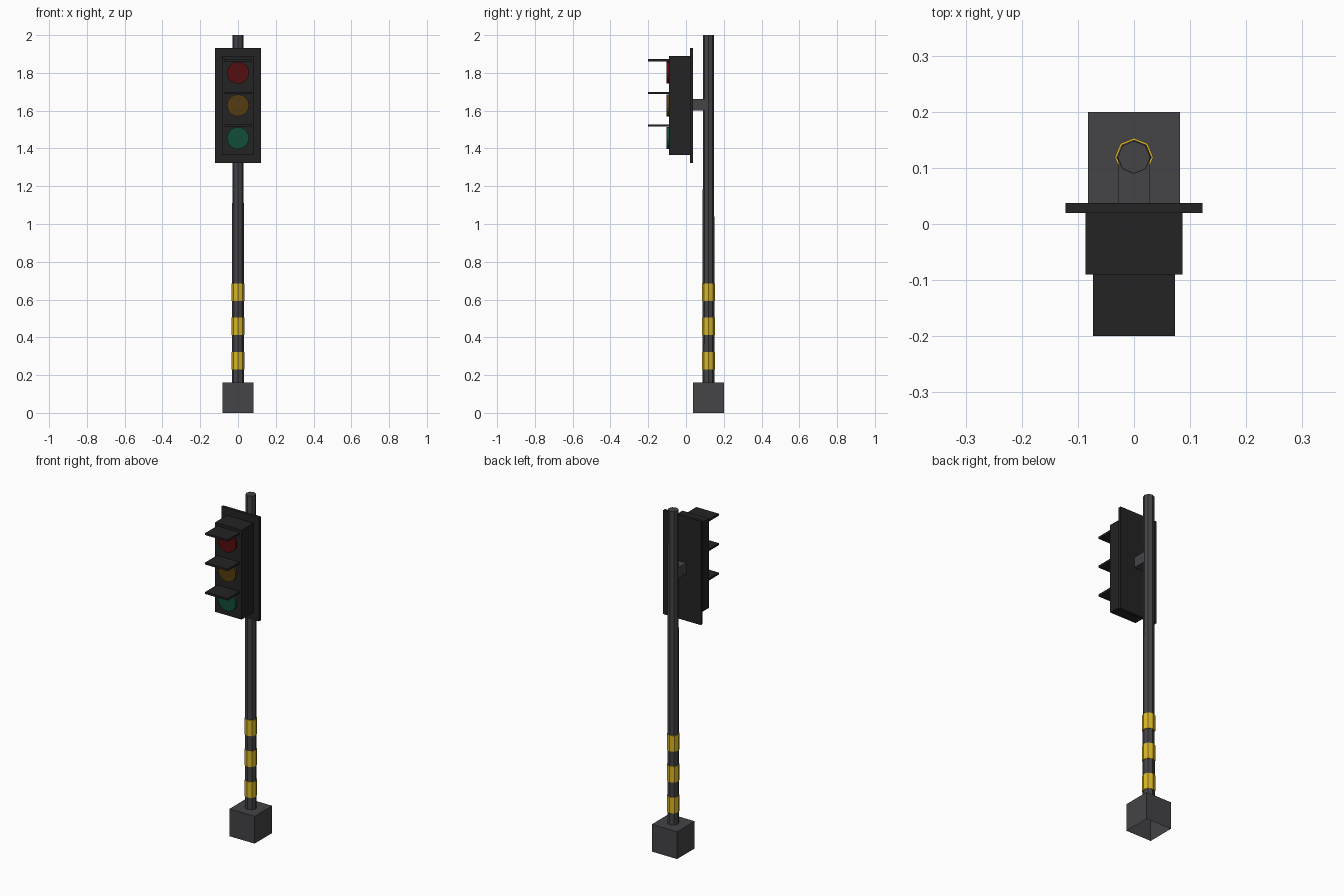
import bpy
import bmesh
from math import radians
from mathutils import Matrix

cube = bpy.data.objects.get("Cube")
if cube:
    bpy.data.objects.remove(cube, do_unlink=True)


def material(name, rgb):
    mat = bpy.data.materials.new(name)
    mat.use_nodes = True
    color = (*rgb, 1.0)
    mat.diffuse_color = color
    bsdf = next(n for n in mat.node_tree.nodes if n.type == "BSDF_PRINCIPLED")
    bsdf.inputs["Base Color"].default_value = color
    return mat


grey = material("pole grey", (0.058, 0.058, 0.065))
black = material("housing black", (0.017, 0.017, 0.017))
yellow = material("band yellow", (0.68, 0.46, 0.02))
red = material("lens red", (0.09, 0.004, 0.005))
amber = material("lens amber", (0.09, 0.045, 0.005))
green = material("lens green", (0.006, 0.075, 0.04))


def finish(bm, name, mat):
    mesh = bpy.data.meshes.new(name)
    bm.to_mesh(mesh)
    bm.free()
    mesh.materials.append(mat)
    obj = bpy.data.objects.new(name, mesh)
    bpy.context.collection.objects.link(obj)
    return obj


def box(name, half_x, ys, zs, mat, open_bottom=False):
    """Box centred on x, spanning the given y and z ranges."""
    bm = bmesh.new()
    size = (2 * half_x, ys[1] - ys[0], zs[1] - zs[0])
    centre = (0, sum(ys) / 2, sum(zs) / 2)
    bmesh.ops.create_cube(bm, size=1, matrix=Matrix.Translation(centre) @ Matrix.Diagonal((*size, 1)))
    if open_bottom:
        bm.normal_update()
        under = [f for f in bm.faces if f.normal.z < -0.5]
        bmesh.ops.delete(bm, geom=under, context="FACES_ONLY")
    return finish(bm, name, mat)


def cylinder(name, r1, r2, depth, centre, mat, sides=8, tilt=0):
    bm = bmesh.new()
    place = Matrix.Translation(centre) @ Matrix.Rotation(radians(tilt), 4, "X")
    bmesh.ops.create_cone(bm, cap_ends=True, segments=sides, radius1=r1,
                          radius2=r2, depth=depth, matrix=place)
    return finish(bm, name, mat)


POLE_Y = 0.119

# Footing and post
box("base_block", 0.082, (0.037, 0.2), (0, 0.16), grey, open_bottom=True)
cylinder("pole", 0.032, 0.029, 1.85, (0, POLE_Y, 1.075), grey)

# Warning bands around the lower post
for i in range(3):
    cylinder(f"band_{i + 1}", 0.0345, 0.0345, 0.093, (0, POLE_Y, 0.277 + 0.181 * i), yellow)

# Signal head
box("mounting_bracket", 0.028, (0.03, POLE_Y), (1.6, 1.662), grey)
box("backplate", 0.122, (0.02, 0.037), (1.322, 1.932), black)
box("housing", 0.086, (-0.09, 0.02), (1.365, 1.89), black)

# Lenses with a flat visor above each
for name, mat, z in (("green", green, 1.455), ("amber", amber, 1.628), ("red", red, 1.801)):
    lens = cylinder(f"{name}_lens", 0.058, 0.058, 0.02, (0, -0.094, z), mat, 24, 90)
    for poly in lens.data.polygons:
        poly.use_smooth = len(poly.vertices) == 4
    lens.data.set_sharp_from_angle(angle=radians(40))
    box(f"{name}_visor", 0.073, (-0.2, -0.085), (z + 0.06, z + 0.072), black)
